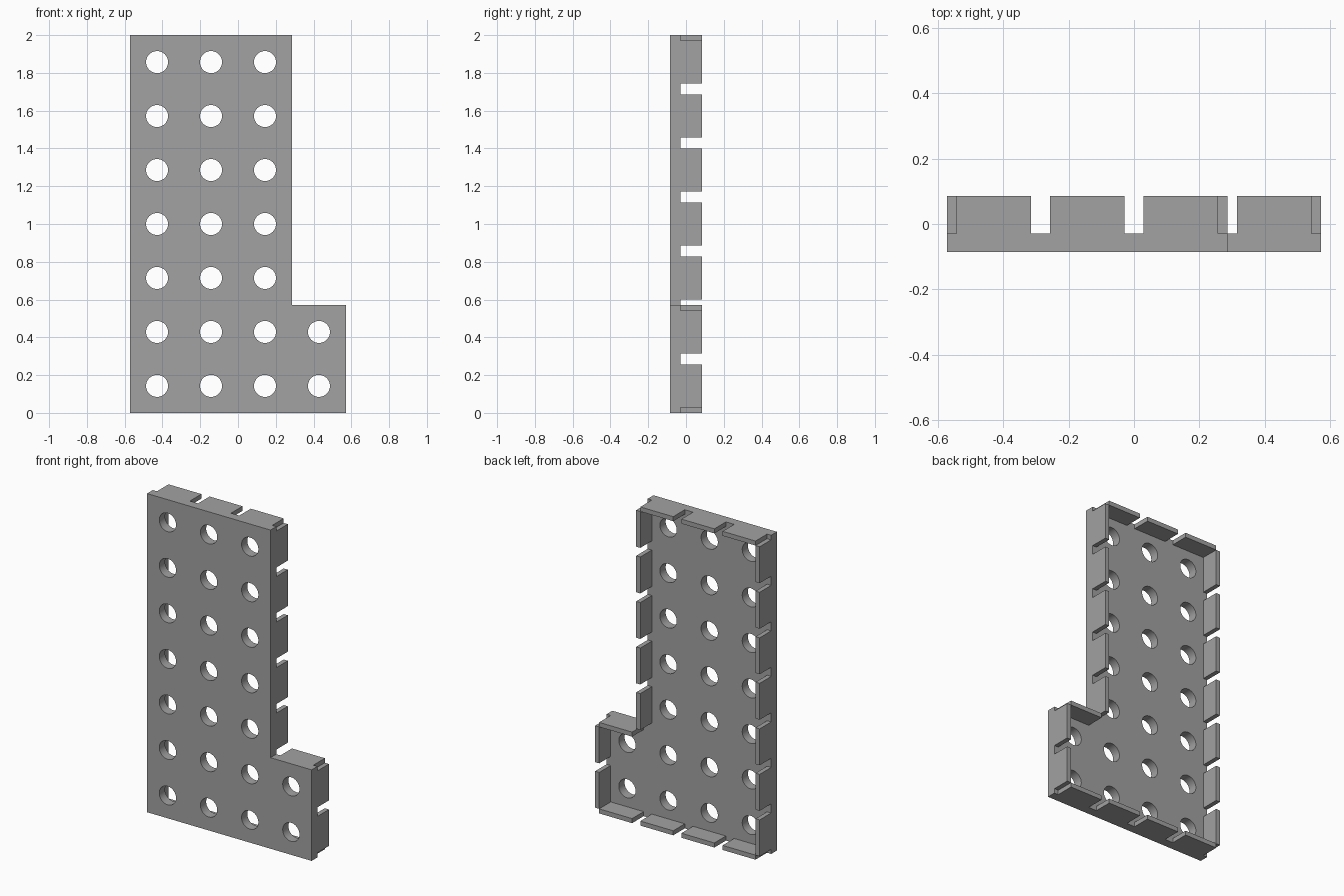
import bpy
import bmesh
import math
from mathutils import Matrix, Vector

cube = bpy.data.objects.get("Cube")
if cube:
    bpy.data.objects.remove(cube, do_unlink=True)

UNIT = 2 / 7              # one grid cell
X0 = -2 * UNIT            # left edge of the panel
DEPTH = 0.6 * UNIT        # full depth
PLATE = 0.2 * UNIT        # plate thickness
RIM = 0.1 * UNIT          # rim wall thickness
HOLE = 0.204 * UNIT       # hole radius

grey = bpy.data.materials.new("mid_grey")
grey.use_nodes = True
colour = (0.36, 0.36, 0.36, 1)
grey.diffuse_color = colour
grey.node_tree.nodes["Principled BSDF"].inputs["Base Color"].default_value = colour

# L-shaped outline in grid cells, counter-clockwise
corners = [Vector(c) for c in ((0, 0), (4, 0), (4, 2), (3, 2), (3, 7), (0, 7))]


def add_loop(curve, points):
    spline = curve.splines.new('POLY')
    spline.points.add(len(points) - 1)
    for p, (x, z) in zip(spline.points, points):
        p.co = (x, z, 0, 1)
    spline.use_cyclic_u = True


# Perforated plate: filled outline with one round hole per cell
curve = bpy.data.curves.new("plate_profile", 'CURVE')
curve.dimensions = '2D'
curve.fill_mode = 'BOTH'
curve.extrude = PLATE / 2
add_loop(curve, [(X0 + c.x * UNIT, c.y * UNIT) for c in corners])
for row in range(7):
    for col in range(4 if row < 2 else 3):
        cx, cz = X0 + (col + 0.5) * UNIT, (row + 0.5) * UNIT
        angles = [math.tau * i / 48 for i in range(48)]
        add_loop(curve, [(cx + HOLE * math.cos(a), cz + HOLE * math.sin(a)) for a in angles])

source = bpy.data.objects.new("plate_profile", curve)
bpy.context.collection.objects.link(source)
bpy.context.view_layer.update()
mesh = bpy.data.meshes.new_from_object(source.evaluated_get(bpy.context.evaluated_depsgraph_get()))
bpy.data.objects.remove(source, do_unlink=True)

bm = bmesh.new()
bm.from_mesh(mesh)
bmesh.ops.remove_doubles(bm, verts=bm.verts, dist=1e-5)
bmesh.ops.recalc_face_normals(bm, faces=bm.faces)
bm.transform(Matrix.Translation((0, (PLATE - DEPTH) / 2, 0)) @ Matrix.Rotation(math.pi / 2, 4, 'X'))
bm.to_mesh(mesh)
bm.free()
mesh.materials.clear()
mesh.materials.append(grey)
plate = bpy.data.objects.new("perforated_plate", mesh)
bpy.context.collection.objects.link(plate)
plate.select_set(True)
bpy.context.view_layer.objects.active = plate
bpy.ops.object.shade_smooth_by_angle()

# Rim: one tab per cell edge, with gaps at the grid lines and corners
bm = bmesh.new()
for a, b in zip(corners, corners[1:] + corners[:1]):
    along = (b - a).normalized()
    inward = Vector((-along.y, along.x))
    for i in range(round((b - a).length)):
        mid = (a + along * (i + 0.5)) * UNIT + inward * RIM / 2
        size = [0.8 * UNIT if abs(v) > 0.5 else RIM for v in along]
        place = Matrix.Translation((X0 + mid.x, PLATE / 2, mid.y))
        scale = Matrix.Diagonal((size[0], DEPTH - PLATE, size[1], 1))
        bmesh.ops.create_cube(bm, size=1, matrix=place @ scale)
rim_mesh = bpy.data.meshes.new("rim_tabs")
bm.to_mesh(rim_mesh)
bm.free()
rim_mesh.materials.append(grey)
bpy.context.collection.objects.link(bpy.data.objects.new("rim_tabs", rim_mesh))
